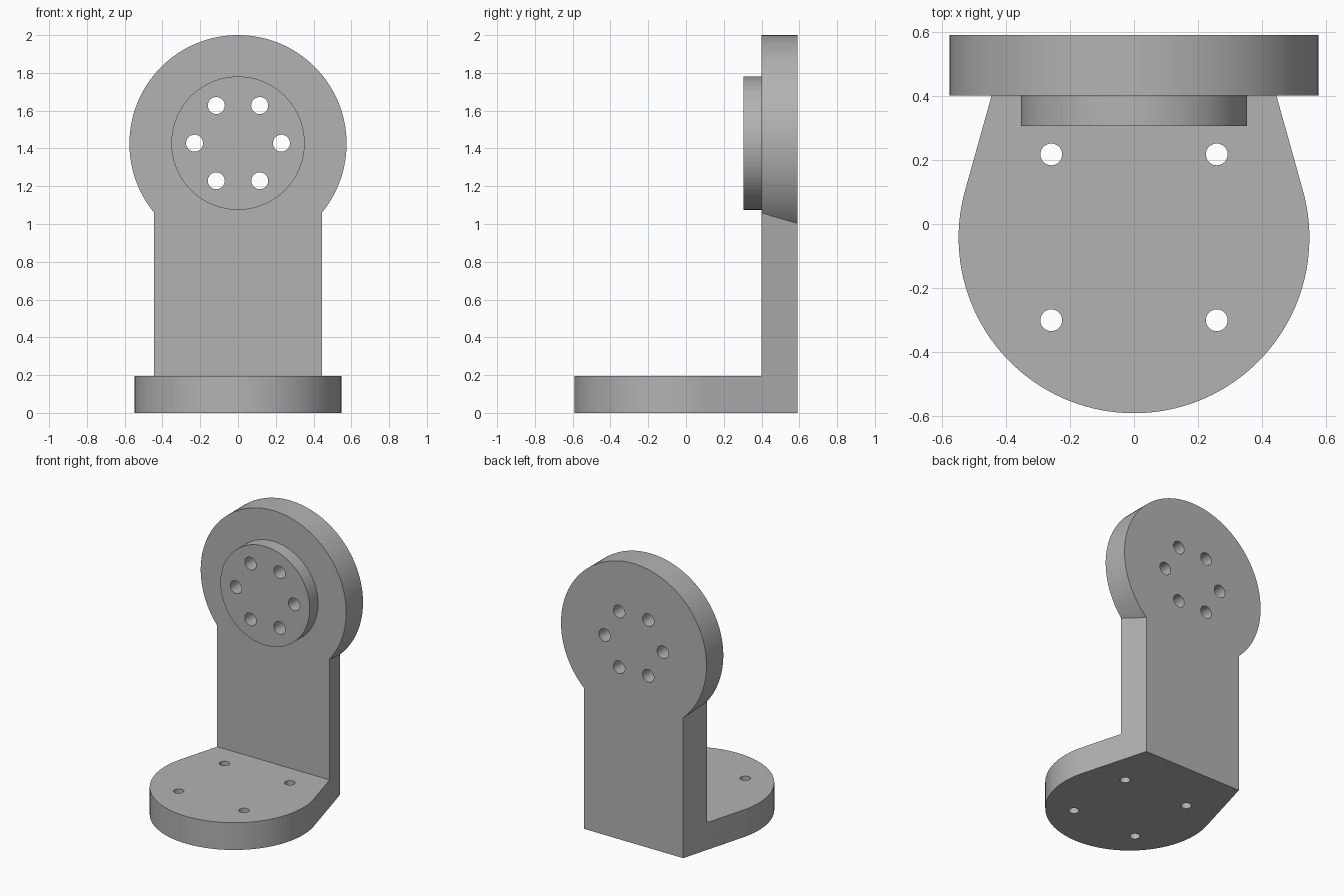
import bpy
import bmesh
from math import sin, cos, pi, radians
from mathutils import Matrix, Vector

cube = bpy.data.objects.get("Cube")
if cube:
    bpy.data.objects.remove(cube, do_unlink=True)

BACK, FACE = 0.59, 0.4          # rear and front planes of the upright
BASE_TOP = 0.195
HEAD_Z, HEAD_R = 1.425, 0.575
BASE_R = 0.547

grey = bpy.data.materials.new("plain grey")
grey.use_nodes = True
COLOUR = (0.45, 0.45, 0.45, 1)
grey.diffuse_color = COLOUR
grey.node_tree.nodes["Principled BSDF"].inputs["Base Color"].default_value = COLOUR


def finish(bm, name):
    bmesh.ops.recalc_face_normals(bm, faces=bm.faces)
    mesh = bpy.data.meshes.new(name)
    bm.to_mesh(mesh)
    bm.free()
    mesh.materials.append(grey)
    obj = bpy.data.objects.new(name, mesh)
    bpy.context.collection.objects.link(obj)
    return obj


def prism(name, outline, height):
    """Extrude an xy outline up from z = 0."""
    bm = bmesh.new()
    face = bm.faces.new([bm.verts.new((x, y, 0)) for x, y in outline])
    top = bmesh.ops.extrude_face_region(bm, geom=[face])["geom"]
    bmesh.ops.translate(bm, vec=(0, 0, height),
                        verts=[v for v in top if isinstance(v, bmesh.types.BMVert)])
    return finish(bm, name)


def cylinder(name, radius, start, end, segments=96):
    start, end = Vector(start), Vector(end)
    axis = end - start
    bm = bmesh.new()
    turn = axis.to_track_quat('Z', 'Y').to_matrix().to_4x4()
    bmesh.ops.create_cone(bm, cap_ends=True, segments=segments, radius1=radius,
                          radius2=radius, depth=axis.length,
                          matrix=Matrix.Translation((start + end) / 2) @ turn)
    return finish(bm, name)


def combine(target, tool, operation):
    """Apply a boolean and discard the tool."""
    mod = target.modifiers.new("combine", 'BOOLEAN')
    mod.operation, mod.solver, mod.object = operation, 'EXACT', tool
    bpy.context.view_layer.objects.active = target
    bpy.ops.object.modifier_apply(modifier=mod.name)
    bpy.data.objects.remove(tool, do_unlink=True)


# Rounded foot outline with straight sides tangent to the arc
tilt = radians(15.6)
centre_y = BASE_R - BACK
steps = 80
angles = [tilt - (pi + 2 * tilt) * i / steps for i in range(steps + 1)]
outline = [(BASE_R * cos(a), centre_y + BASE_R * sin(a)) for a in angles]
rear_x = outline[0][0] - (BACK - outline[0][1]) * sin(tilt) / cos(tilt)
outline += [(-rear_x, BACK), (rear_x, BACK)]
bracket = prism("bracket", outline, HEAD_Z)

# Clear the space above the foot, leaving the upright
bm = bmesh.new()
bmesh.ops.create_cube(bm, size=2, matrix=Matrix.Translation((0, FACE - 1, BASE_TOP + 1)))
combine(bracket, finish(bm, "clearance"), 'DIFFERENCE')

# Round head and raised boss
combine(bracket, cylinder("head", HEAD_R, (0, FACE, HEAD_Z), (0, BACK, HEAD_Z), 128), 'UNION')
combine(bracket, cylinder("boss", 0.353, (0, 0.305, HEAD_Z + 0.003),
                          (0, 0.45, HEAD_Z + 0.003)), 'UNION')

# Six bolt holes through the head
for i in range(6):
    x, z = 0.23 * cos(i * pi / 3), HEAD_Z + 0.003 + 0.23 * sin(i * pi / 3)
    combine(bracket, cylinder("head_hole", 0.045, (x, 0, z), (x, 1, z), 32), 'DIFFERENCE')

# Four mounting holes through the foot
for x in (-0.258, 0.258):
    for y in (-0.3, 0.217):
        combine(bracket, cylinder("foot_hole", 0.034, (x, y, -0.2), (x, y, 0.3), 32), 'DIFFERENCE')

# Smooth curves, crisp edges
bpy.ops.object.select_all(action='DESELECT')
bracket.select_set(True)
bpy.context.view_layer.objects.active = bracket
bpy.ops.object.shade_smooth_by_angle(angle=radians(25))
